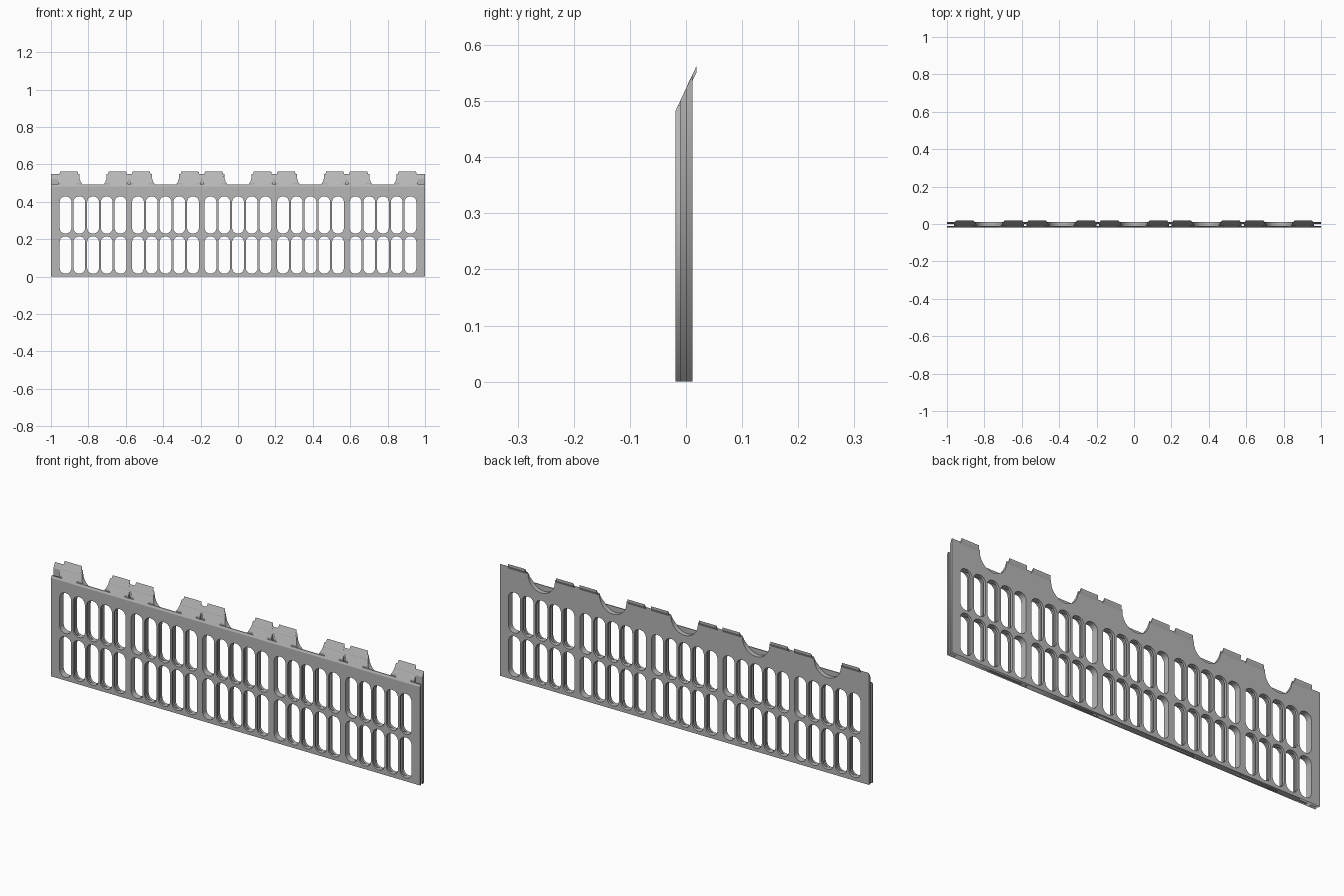
import bpy, bmesh, math
from mathutils import Matrix, Vector

if "Cube" in bpy.data.objects:
    bpy.data.objects.remove(bpy.data.objects["Cube"])

grey = bpy.data.materials.new("panel_grey")
grey.diffuse_color = (0.47, 0.47, 0.47, 1)
grey.use_nodes = True
grey.node_tree.nodes["Principled BSDF"].inputs["Base Color"].default_value = grey.diffuse_color

SECTIONS = [-0.775, -0.3875, 0.0, 0.3875, 0.775]
ROWS = [0.115, 0.329]
PITCH = 0.0735
FRONT, SLOPE, BASE = -0.019, 2.13, 0.482   # sloped top plane


def slope_z(y):
    return BASE + SLOPE * (y - FRONT)


def rounded(cx, cz, hw, hh, r, steps=5):
    """Rounded rectangle outline."""
    pts = []
    for k, (sx, sz) in enumerate([(1, 1), (-1, 1), (-1, -1), (1, -1)]):
        for i in range(steps + 1):
            a = math.pi / 2 * (k + i / steps)
            pts.append((cx + sx * (hw - r) + r * math.cos(a),
                        cz + sz * (hh - r) + r * math.sin(a)))
    return pts


def scoop(c, top):
    """U-shaped finger cut, listed left to right."""
    r, zc = 0.073, 0.538
    arc = [(c - r * math.cos(math.pi * i / 14), zc - r * math.sin(math.pi * i / 14))
           for i in range(15)]
    return [(c - r, top)] + arc + [(c + r, top)]


def finish(name, bm):
    bmesh.ops.recalc_face_normals(bm, faces=bm.faces)
    me = bpy.data.meshes.new(name)
    bm.to_mesh(me)
    bm.free()
    me.materials.clear()
    me.materials.append(grey)
    ob = bpy.data.objects.new(name, me)
    bpy.context.collection.objects.link(ob)
    return ob


def layer(name, outlines, y0, y1):
    """Sheet with holes between two depths, trimmed by the sloped plane."""
    cu = bpy.data.curves.new(name + "_profile", 'CURVE')
    cu.dimensions, cu.fill_mode, cu.extrude = '2D', 'BOTH', (y1 - y0) / 2
    for pts in outlines:
        sp = cu.splines.new('POLY')
        sp.points.add(len(pts) - 1)
        for p, (x, z) in zip(sp.points, pts):
            p.co = (x, z, 0, 1)
        sp.use_cyclic_u = True
    tmp = bpy.data.objects.new(name + "_profile", cu)
    bpy.context.collection.objects.link(tmp)
    bpy.context.view_layer.update()
    dg = bpy.context.evaluated_depsgraph_get()
    me = bpy.data.meshes.new_from_object(tmp.evaluated_get(dg))
    bm = bmesh.new()
    bm.from_mesh(me)
    bpy.data.objects.remove(tmp)
    bpy.data.meshes.remove(me)
    bm.transform(Matrix.Translation((0, (y0 + y1) / 2, 0)) @ Matrix.Rotation(math.pi / 2, 4, 'X'))
    bmesh.ops.remove_doubles(bm, verts=bm.verts, dist=1e-5)
    bmesh.ops.bisect_plane(bm, geom=bm.verts[:] + bm.edges[:] + bm.faces[:], dist=1e-6,
                           plane_co=Vector((0, FRONT, BASE)),
                           plane_no=Vector((0, -SLOPE, 1)).normalized(), clear_outer=True)
    rim = [e for e in bm.edges if e.is_boundary]
    if rim:
        bmesh.ops.edgeloop_fill(bm, edges=rim)
    return finish(name, bm)


windows = [rounded(c + i * PITCH, z, 0.0315, 0.099, 0.029)
           for c in SECTIONS for i in range(-2, 3) for z in ROWS]

# Front sheet: flat top edge with raised lands in front of every tab
top = [(-1, 0.492)]
for c in SECTIONS:
    for s in (-1, 1):
        m = c + s * 0.13
        top += [(m - 0.04, 0.492), (m - 0.04, 0.55), (m + 0.04, 0.55), (m + 0.04, 0.492)]
top.append((1, 0.492))
layer("front_sheet", [[(1, 0), (-1, 0)] + top] + windows, FRONT, -0.010)

# Back sheet with finger scoops
top = [(-1, 0.65)]
for c in SECTIONS:
    top += scoop(c, 0.65)
top.append((1, 0.65))
layer("back_sheet", [[(1, 0), (-1, 0)] + top] + windows, 0.0, 0.012)

# Core frames, one per section, with narrow gaps between them
for n, c in enumerate(SECTIONS):
    a, b = max(c - 0.188, -0.97), min(c + 0.188, 0.97)
    outline = [(b, 0), (a, 0), (a, 0.65)] + scoop(c, 0.65) + [(b, 0.65)]
    holes = [rounded(c, z, 0.1785, 0.099, 0.029) for z in ROWS]
    layer(f"core_frame_{n + 1}", [outline] + holes, -0.010, 0.0)

# Sloped tabs overhanging the back edge
bm = bmesh.new()
for c in SECTIONS:
    for s in (-1, 1):
        m = c + s * 0.13
        prof = [(0.002, slope_z(0.002) - 0.010), (0.002, slope_z(0.002) + 0.001),
                (0.019, slope_z(0.019)), (0.019, 0.552), (0.0115, 0.536)]
        ends = []
        for x in (m - 0.052, m + 0.052):
            ends.append([bm.verts.new((x + (m - x) * 0.1 * (y > 0.015), y, z)) for y, z in prof])
        for e in ends:
            bm.faces.new(e)
        for i in range(len(prof)):
            j = (i + 1) % len(prof)
            bm.faces.new((ends[0][i], ends[0][j], ends[1][j], ends[1][i]))
finish("top_tabs", bm)
